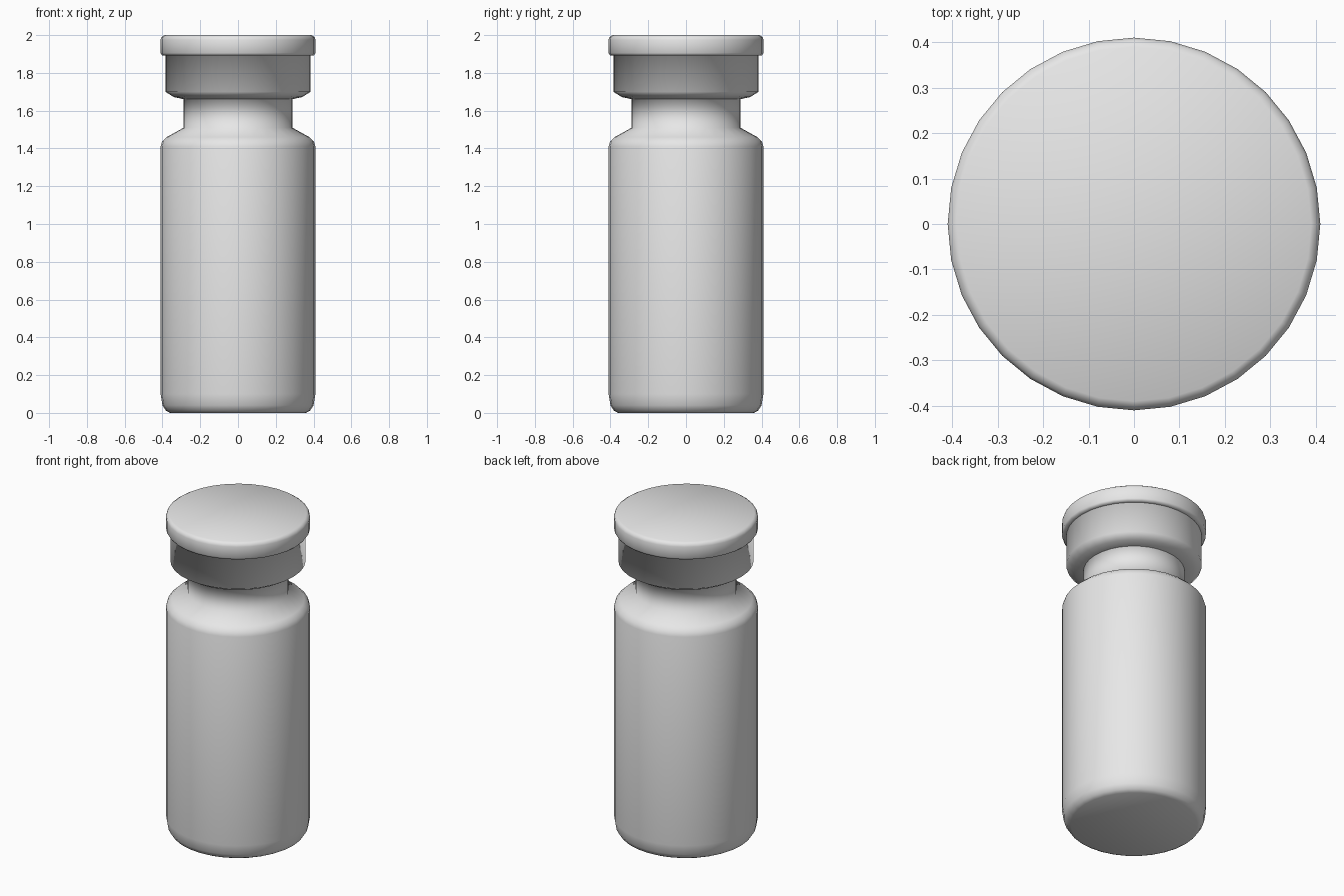
import bpy, bmesh, math

SIDES = 32

if "Cube" in bpy.data.objects:
    bpy.data.objects.remove(bpy.data.objects["Cube"], do_unlink=True)

grey = bpy.data.materials.new("plain_grey")
grey.use_nodes = True
colour = (0.8, 0.8, 0.8, 1)
grey.diffuse_color = colour
grey.node_tree.nodes["Principled BSDF"].inputs["Base Color"].default_value = colour


def lathe(name, profile):
    """Turn a (radius, height) profile around z, closing both ends."""
    bm = bmesh.new()
    rings = []
    for radius, z in profile:
        ring = []
        for i in range(SIDES):
            a = math.tau * i / SIDES
            ring.append(bm.verts.new((radius * math.cos(a), radius * math.sin(a), z)))
        rings.append(ring)
    for low, high in zip(rings, rings[1:]):
        for i in range(SIDES):
            j = (i + 1) % SIDES
            bm.faces.new((low[i], low[j], high[j], high[i]))
    bm.faces.new(rings[0][::-1])
    bm.faces.new(rings[-1])
    for face in bm.faces:
        face.smooth = True
    mesh = bpy.data.meshes.new(name)
    bm.to_mesh(mesh)
    bm.free()
    mesh.materials.append(grey)
    obj = bpy.data.objects.new(name, mesh)
    bpy.context.collection.objects.link(obj)
    return obj


# Bottle: rounded foot, straight body, sloped shoulder, neck and hidden rim
lathe("bottle", [
    (0.36, 0), (0.382, 0.012), (0.4, 0.04), (0.41, 0.1),
    (0.41, 1.41), (0.402, 1.436), (0.378, 1.46), (0.288, 1.51),
    (0.288, 1.662), (0.34, 1.675),
])

# Crimped seal around the rim, flaring out under the lid
lathe("crimp_seal", [
    (0.288, 1.661), (0.34, 1.672), (0.385, 1.7),
    (0.385, 1.892), (0.402, 1.894),
])

# Flat lid with rounded edges
lathe("lid", [
    (0.385, 1.892), (0.402, 1.893), (0.41, 1.905),
    (0.41, 1.975), (0.405, 1.99), (0.39, 2),
])
